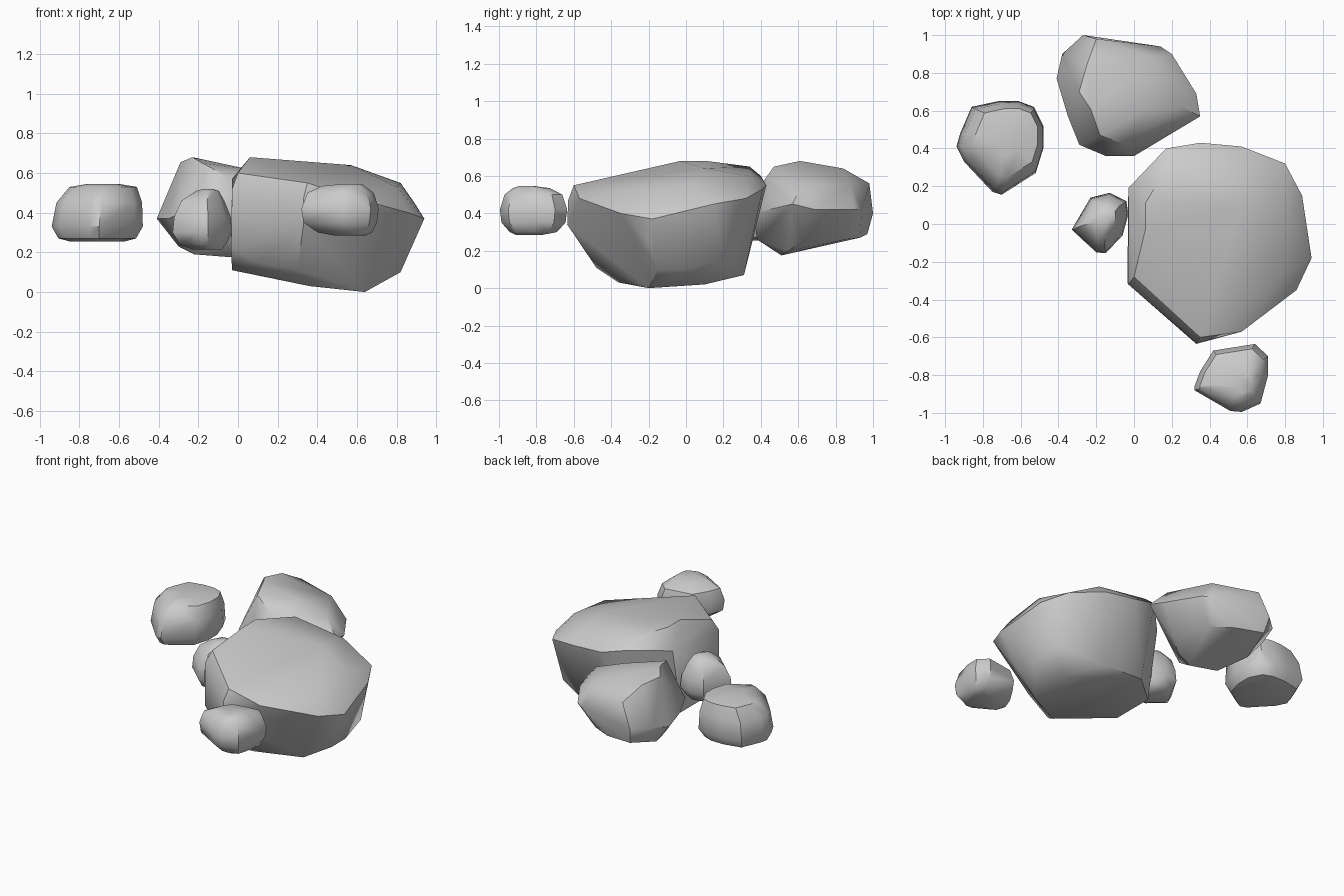
import bpy, bmesh, math


def rock(name, points):
    """Faceted boulder: the convex hull of its corner points, softly shaded."""
    bm = bmesh.new()
    for p in points:
        bm.verts.new(p)
    res = bmesh.ops.convex_hull(bm, input=bm.verts)
    junk = {v for v in res["geom_interior"] + res["geom_unused"]
            if isinstance(v, bmesh.types.BMVert)}
    bmesh.ops.delete(bm, geom=list(junk), context='VERTS')
    bmesh.ops.recalc_face_normals(bm, faces=bm.faces)
    me = bpy.data.meshes.new(name)
    bm.to_mesh(me)
    bm.free()
    ob = bpy.data.objects.new(name, me)
    bpy.context.collection.objects.link(ob)
    bpy.ops.object.select_all(action='DESELECT')
    ob.select_set(True)
    bpy.context.view_layer.objects.active = ob
    bpy.ops.object.shade_smooth_by_angle(angle=math.radians(40))


def stacked(outline, centre, levels):
    """Plan outline repeated at heights: (z, scale, shift x, shift y)."""
    cx, cy = centre
    return [(cx + (x - cx) * s + dx, cy + (y - cy) * s + dy, z)
            for z, s, dx, dy in levels for x, y in outline]


# Large boulder: widest ring, crown, underside
ring = [(-.03, -.32, .52), (-.035, -.31, .22), (-.03, .19, .57), (.17, .40, .60),
        (.35, .43, .55), (.57, .41, .53), (.80, .32, .48), (.89, .15, .45),
        (.94, -.18, .37), (.86, -.35, .40), (.57, -.57, .48), (.33, -.63, .47),
        (.33, -.635, .34)]
crown = [(.06, -.03, .68), (.06, .11, .68), (.20, .34, .65), (.57, .10, .64),
         (.57, .34, .60), (.82, .05, .55), (.80, -.25, .53), (.35, -.60, .55),
         (0, -.28, .60)]
under = [(-.03, -.20, .11), (-.03, .10, .11), (.20, .31, .08), (.50, .31, .07),
         (.64, -.20, 0), (.66, .10, .02), (.82, 0, .10), (.82, -.15, .10),
         (.36, -.36, .03), (.30, -.48, .11), (.87, -.20, .25), (.80, .20, .15),
         (.10, -.38, .15)]
rock("large_boulder", ring + crown + under)

# Back boulder: widest ring, crown, underside
ring = [(-.41, .77, .37), (-.38, .90, .40), (-.27, 1.0, .40), (.14, .94, .42),
        (.20, .90, .42), (.33, .69, .42), (.35, .57, .45), (0, .36, .40),
        (-.15, .36, .40), (-.29, .42, .40), (-.35, .57, .37)]
crown = [(-.23, .61, .68), (-.29, .70, .655), (-.25, .84, .64), (-.20, .98, .56),
         (-.18, .47, .65), (-.05, .42, .58), (.05, .60, .62), (.10, .88, .56),
         (.25, .62, .55)]
under = [(-.03, .51, .175), (-.22, .55, .19), (.10, .55, .20), (-.30, .75, .23),
         (-.05, .93, .27), (.10, .85, .26), (.20, .62, .25), (-.25, .97, .29),
         (-.05, .38, .26)]
rock("back_boulder", ring + crown + under)

# Left stone
rock("left_stone", stacked(
    [(-.94, .41), (-.92, .48), (-.86, .62), (-.72, .65), (-.61, .65), (-.53, .62),
     (-.48, .52), (-.48, .40), (-.52, .27), (-.70, .155), (-.75, .17), (-.90, .33)],
    (-.71, .42),
    [(.255, .60, 0, 0), (.27, .85, 0, 0), (.33, 1, 0, 0), (.45, .94, .01, 0),
     (.53, .74, .03, .02), (.545, .35, .03, .03)]))

# Small stone against the large boulder
rock("small_stone", stacked(
    [(-.33, -.03), (-.26, .07), (-.23, .14), (-.13, .165), (-.04, .12),
     (-.03, .05), (-.06, -.06), (-.15, -.155), (-.20, -.15), (-.26, -.07)],
    (-.17, 0),
    [(.215, .50, .02, 0), (.24, .78, 0, 0), (.30, 1, 0, 0), (.38, .95, 0, 0),
     (.46, .72, 0, .01), (.51, .38, .02, .02), (.52, .15, .02, .02)]))

# Front stone
rock("front_stone", stacked(
    [(.32, -.86), (.35, -.78), (.42, -.67), (.64, -.635), (.71, -.70),
     (.71, -.80), (.67, -.95), (.57, -.995), (.51, -.99), (.32, -.88)],
    (.53, -.82),
    [(.285, .40, .04, -.02), (.30, .70, .02, 0), (.35, .95, 0, 0), (.42, 1, 0, 0),
     (.50, .86, 0, 0), (.535, .55, .01, -.01), (.545, .25, .05, -.03)]))
